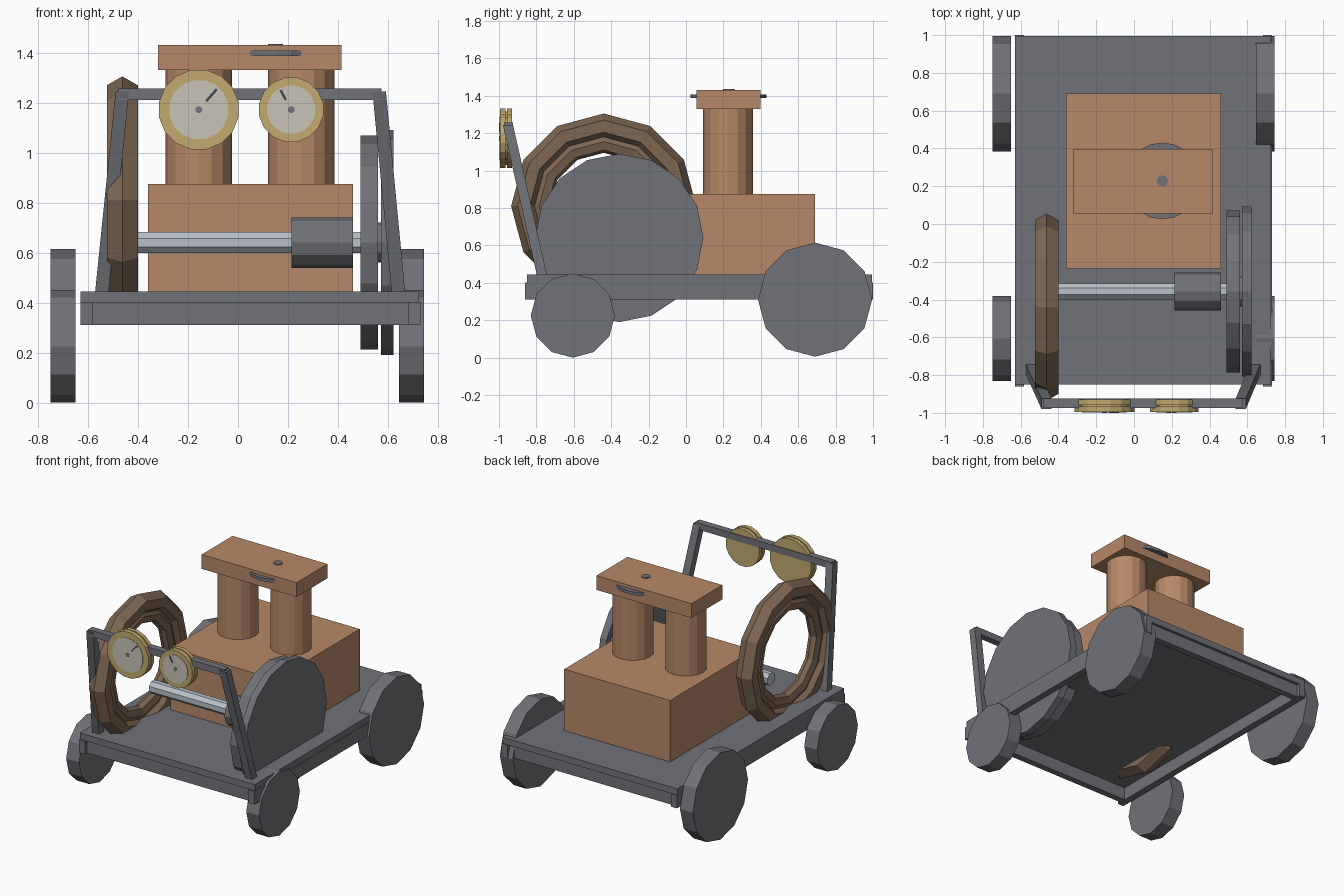
import bpy, bmesh, math
from mathutils import Vector

if "Cube" in bpy.data.objects:
    bpy.data.objects.remove(bpy.data.objects["Cube"])


def mat(name, r, g, b):
    m = bpy.data.materials.new(name)
    m.diffuse_color = (r, g, b, 1)
    m.use_nodes = True
    m.node_tree.nodes["Principled BSDF"].inputs["Base Color"].default_value = m.diffuse_color
    return m


GRAY = mat("iron gray", 0.165, 0.168, 0.19)
COPPER = mat("copper", 0.47, 0.25, 0.14)
WOOD = mat("wood brown", 0.21, 0.135, 0.085)
GOLD = mat("brass", 0.54, 0.40, 0.16)
CREAM = mat("dial cream", 0.58, 0.55, 0.47)
SILVER = mat("steel", 0.48, 0.53, 0.58)
DARK = mat("needle dark", 0.06, 0.06, 0.075)


def finish(name, bm, material):
    bmesh.ops.recalc_face_normals(bm, faces=bm.faces)
    me = bpy.data.meshes.new(name)
    bm.to_mesh(me)
    bm.free()
    me.materials.append(material)
    ob = bpy.data.objects.new(name, me)
    bpy.context.collection.objects.link(ob)
    return ob


def box(name, x0, x1, y0, y1, z0, z1, material):
    bm = bmesh.new()
    bmesh.ops.create_cube(bm, size=1)
    for v in bm.verts:
        v.co = Vector((x0 if v.co.x < 0 else x1, y0 if v.co.y < 0 else y1,
                       z0 if v.co.z < 0 else z1))
    return finish(name, bm, material)


def lathe(name, profile, n, loc, axis, material, closed=False, turn=0.0):
    """Revolve (radius, height) points round an axis; open profiles get caps."""
    bm = bmesh.new()
    rings = []
    for r, h in profile:
        ring = []
        for i in range(n):
            a = 2 * math.pi * (i + turn) / n
            s, c = r * math.sin(a), r * math.cos(a)
            p = {"x": (h, s, c), "y": (s, h, c), "z": (s, c, h)}[axis]
            ring.append(bm.verts.new(Vector(p) + Vector(loc)))
        rings.append(ring)
    pairs = list(zip(rings, rings[1:]))
    if closed:
        pairs.append((rings[-1], rings[0]))
    else:
        bm.faces.new(rings[0])
        bm.faces.new(rings[-1])
    for a, b in pairs:
        for i in range(n):
            j = (i + 1) % n
            bm.faces.new((a[i], a[j], b[j], b[i]))
    return finish(name, bm, material)


def cyl(name, r, h0, h1, n, loc, axis, material, turn=0.0):
    return lathe(name, [(r, h0), (r, h1)], n, loc, axis, material, turn=turn)


def slanted(name, bottom, top, half, material):
    """Square post whose ends are cut level."""
    bm = bmesh.new()
    bmesh.ops.create_cube(bm, size=2)
    for v in bm.verts:
        c = Vector(bottom if v.co.z < 0 else top)
        v.co = c + Vector((v.co.x * half, v.co.y * half, 0))
    return finish(name, bm, material)


# Chassis: deck on a rectangular beam frame
box("deck", -0.63, 0.725, -0.85, 0.995, 0.40, 0.445, GRAY)
for side, x in (("left", -0.63), ("right", 0.683)):
    box(side + "_beam", x, x + 0.047, -0.86, 1.0, 0.31, 0.402, GRAY)
for end, y in (("front", -0.835), ("rear", 0.93)):
    box(end + "_beam", -0.60, 0.70, y, y + 0.045, 0.311, 0.401, GRAY)

# Road wheels
for side, x in (("left", -0.75), ("right", 0.645)):
    cyl(side + "_front_wheel", 0.225, x, x + 0.10, 12, (0, -0.605, 0.225), "x", GRAY)
    cyl(side + "_rear_wheel", 0.305, x, x + 0.10, 12, (0, 0.69, 0.31), "x", GRAY)

# Engine block, cylinders and cap
box("engine_block", -0.36, 0.46, -0.235, 0.69, 0.44, 0.875, COPPER)
for side, x in (("left", -0.157), ("right", 0.253)):
    cyl(side + "_cylinder", 0.133, 0.87, 1.34, 16, (x, 0.225, 0), "z", COPPER)
box("cylinder_cap", -0.32, 0.415, 0.055, 0.397, 1.33, 1.43, COPPER)
cyl("cap_disc", 0.203, 1.387, 1.408, 20, (0.15, 0.228, 0), "z", GRAY)
cyl("cap_pin", 0.03, 1.38, 1.435, 12, (0.15, 0.228, 0), "z", GRAY)

# Crank shaft, pulley and flywheels
AXLE = (0, -0.357, 0.64)
cyl("shaft", 0.045, -0.41, 0.50, 8, AXLE, "x", SILVER, 0.5)
cyl("pulley", 0.101, 0.215, 0.46, 12, AXLE, "x", GRAY)
cyl("inner_flywheel", 0.428, 0.49, 0.56, 16, AXLE, "x", GRAY)
cyl("flywheel_hub", 0.08, 0.55, 0.58, 12, AXLE, "x", GRAY)
cyl("outer_flywheel", 0.45, 0.572, 0.622, 16, AXLE, "x", GRAY)

# Steering ring with stepped section
half = [(0.46, 0.062), (0.395, 0.062), (0.37, 0.03), (0.345, 0.042), (0.30, 0.03)]
section = [(0.495, 0)] + half + [(0.285, 0)] + [(r, -h) for r, h in reversed(half)]
lathe("steering_ring", section, 12, (-0.463, -0.44, 0.81), "x", WOOD, closed=True)

# Gauge stand
slanted("left_post", (-0.545, -0.77, 0.44), (-0.463, -0.952, 1.245), 0.027, GRAY)
slanted("right_post", (0.642, -0.77, 0.44), (0.565, -0.952, 1.245), 0.027, GRAY)
box("gauge_bar", -0.48, 0.575, -0.973, -0.925, 1.21, 1.256, GRAY)

# Gauges: twin brass discs, dial, hub and needle
for side, x, r, dial, lean in (("left", -0.157, 0.162, 0.12, 0.72),
                               ("right", 0.213, 0.131, 0.098, -0.5)):
    loc = (x, 0, 1.172)
    cyl(side + "_gauge_front", r, -0.995, -0.965, 16, loc, "y", GOLD, 0.5)
    cyl(side + "_gauge_back", r, -0.957, -0.93, 16, loc, "y", GOLD, 0.5)
    cyl(side + "_gauge_core", r * 0.9, -0.97, -0.95, 16, loc, "y", GOLD, 0.5)
    cyl(side + "_dial", dial, -0.998, -0.99, 16, loc, "y", CREAM, 0.5)
    cyl(side + "_dial_hub", 0.014, -1.0, -0.992, 10, loc, "y", GRAY)
    needle = box(side + "_needle", -0.005, 0.005, -1.0, -0.992, 0.045, 0.11 * dial / 0.12, DARK)
    needle.location = loc
    needle.rotation_euler.y = lean
